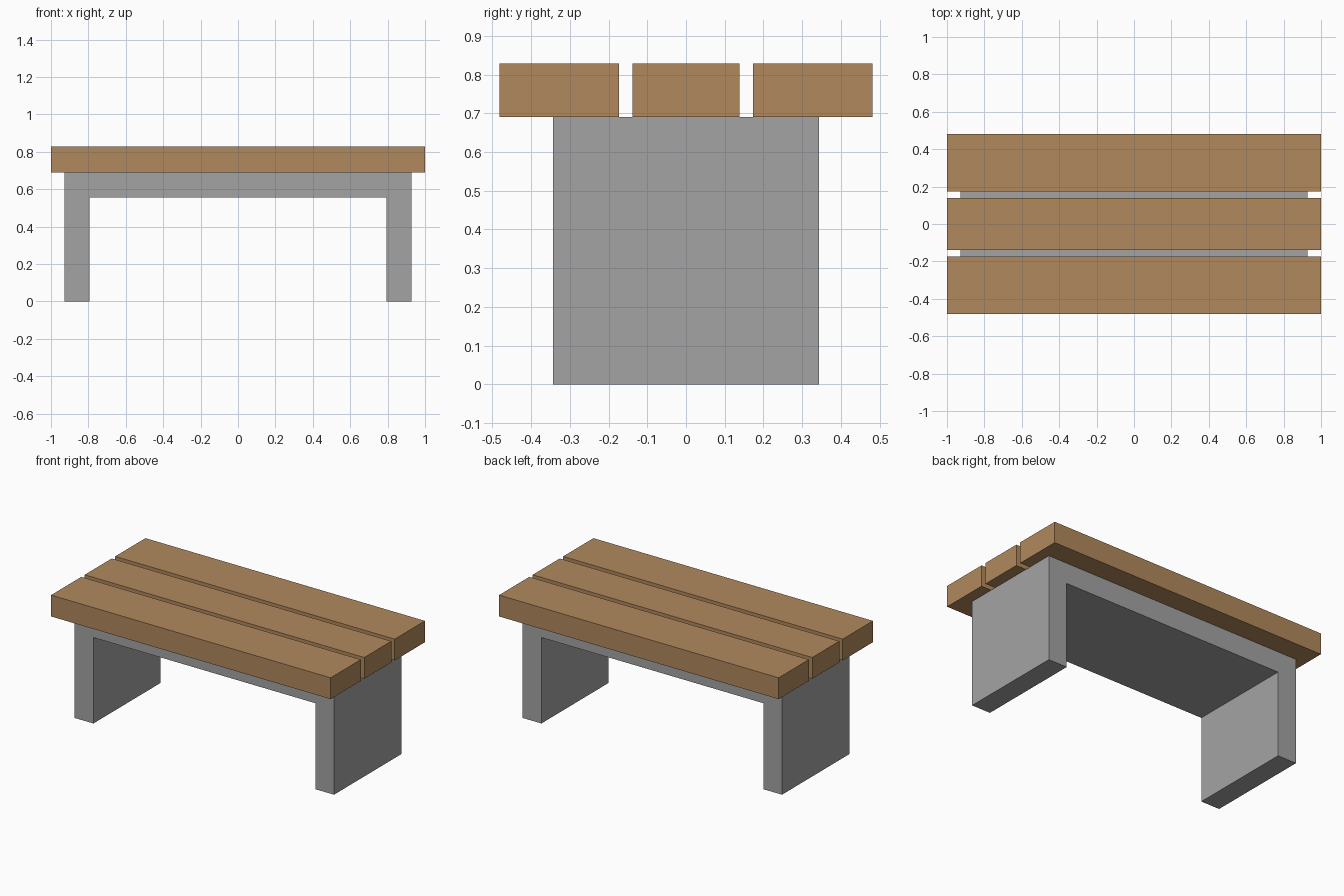
import bpy, bmesh

if "Cube" in bpy.data.objects:
    bpy.data.objects.remove(bpy.data.objects["Cube"])


def material(name, rgb):
    m = bpy.data.materials.new(name)
    m.diffuse_color = (*rgb, 1.0)
    m.use_nodes = True
    m.node_tree.nodes["Principled BSDF"].inputs["Base Color"].default_value = m.diffuse_color
    return m


wood = material("warm wood", (0.44, 0.25, 0.11))
concrete = material("grey concrete", (0.37, 0.37, 0.37))


def extruded(name, profile, start, push, mat):
    """Extrude an outline given in x-z from y = start by the length push."""
    bm = bmesh.new()
    face = bm.faces.new([bm.verts.new((x, start, z)) for x, z in profile])
    result = bmesh.ops.extrude_face_region(bm, geom=[face])
    moved = [g for g in result["geom"] if isinstance(g, bmesh.types.BMVert)]
    bmesh.ops.translate(bm, verts=moved, vec=(0, push, 0))
    bmesh.ops.recalc_face_normals(bm, faces=bm.faces)
    mesh = bpy.data.meshes.new(name)
    bm.to_mesh(mesh)
    bm.free()
    mesh.materials.append(mat)
    obj = bpy.data.objects.new(name, mesh)
    bpy.context.collection.objects.link(obj)
    return obj


# Concrete base: one upside-down U with two slab legs
OUT, IN, TOP, UNDER = 0.928, 0.794, 0.69, 0.556
half = [(OUT, TOP), (OUT, 0), (IN, 0), (IN, UNDER)]
outline = half + [(-x, z) for x, z in reversed(half)]
extruded("base_frame", outline, -0.344, 0.688, concrete)

# Three seat planks, the middle one narrower
plank = [(-1, TOP), (1, TOP), (1, 0.828), (-1, 0.828)]
for name, y0, y1 in (("front_plank", -0.482, -0.173),
                     ("middle_plank", -0.138, 0.138),
                     ("back_plank", 0.173, 0.482)):
    extruded(name, plank, y0, y1 - y0, wood)
